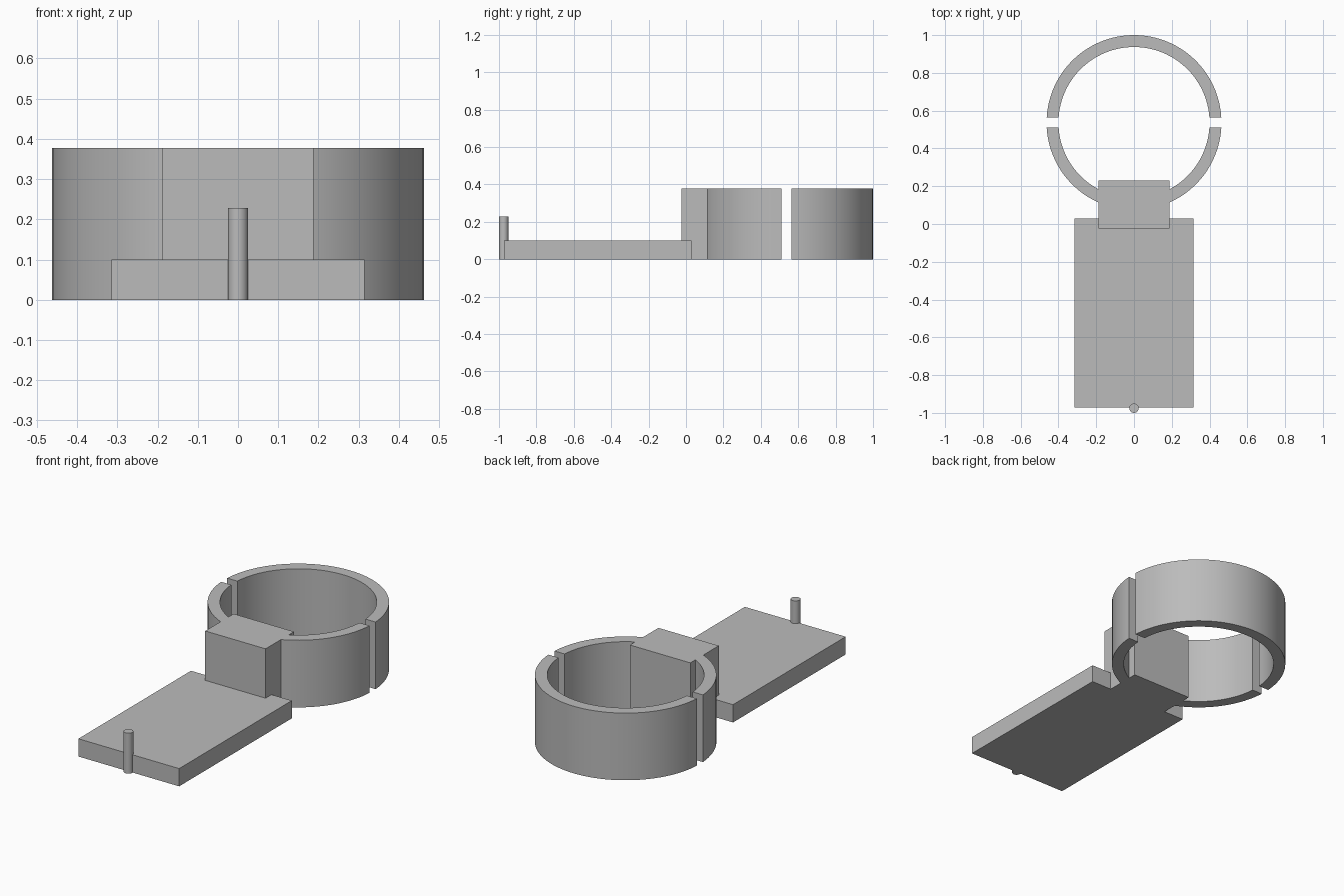
import bpy
import bmesh
from math import asin, cos, pi, sin

if "Cube" in bpy.data.objects:
    bpy.data.objects.remove(bpy.data.objects["Cube"], do_unlink=True)

GREY = (0.5, 0.5, 0.5, 1)
grey = bpy.data.materials.new("plain grey")
grey.use_nodes = True
grey.diffuse_color = GREY
grey.node_tree.nodes["Principled BSDF"].inputs["Base Color"].default_value = GREY

HEIGHT = 0.378
RING_Y, OUTER, INNER, HALF_GAP = 0.537, 0.463, 0.4, 0.027


def finish(obj, name, smooth=False):
    obj.name = obj.data.name = name
    obj.data.materials.append(grey)
    if smooth:
        bpy.ops.object.select_all(action="DESELECT")
        obj.select_set(True)
        bpy.context.view_layer.objects.active = obj
        bpy.ops.object.shade_smooth_by_angle(angle=pi / 6)


def box(name, half_width, y0, y1, height):
    bpy.ops.mesh.primitive_cube_add(size=1, location=(0, (y0 + y1) / 2, height / 2))
    obj = bpy.context.object
    obj.scale = (2 * half_width, y1 - y0, height)
    bpy.ops.object.transform_apply(location=False, rotation=False, scale=True)
    finish(obj, name)


def half_ring(name, side, segments=48):
    """Half of the band, ending in flat faces parallel to the split."""
    bm = bmesh.new()
    rows = []
    for radius in (OUTER, INNER):
        start = asin(HALF_GAP / radius)
        angles = [start + (pi - 2 * start) * i / segments for i in range(segments + 1)]
        rows.append([bm.verts.new((radius * cos(a), side * radius * sin(a), 0))
                     for a in angles])
    outer, inner = rows
    faces = [bm.faces.new((outer[i], outer[i + 1], inner[i + 1], inner[i]))
             for i in range(segments)]
    top = bmesh.ops.extrude_face_region(bm, geom=faces, use_keep_orig=True)["geom"]
    bmesh.ops.translate(bm, vec=(0, 0, HEIGHT),
                        verts=[g for g in top if isinstance(g, bmesh.types.BMVert)])
    bmesh.ops.recalc_face_normals(bm, faces=bm.faces)
    mesh = bpy.data.meshes.new(name)
    bm.to_mesh(mesh)
    bm.free()
    obj = bpy.data.objects.new(name, mesh)
    obj.location.y = RING_Y
    bpy.context.collection.objects.link(obj)
    finish(obj, name, smooth=True)


# Split ring
half_ring("back_half_ring", 1)
half_ring("front_half_ring", -1)

# Block joining the ring to the plate
box("joining_block", 0.188, -0.023, 0.23, HEIGHT)

# Flat base plate
box("base_plate", 0.314, -0.972, 0.03, 0.1)

# Upright pin at the front edge
PIN_HEIGHT = 0.228
bpy.ops.mesh.primitive_cylinder_add(vertices=32, radius=0.025, depth=PIN_HEIGHT,
                                    location=(0, -0.975, PIN_HEIGHT / 2))
finish(bpy.context.object, "upright_pin", smooth=True)
